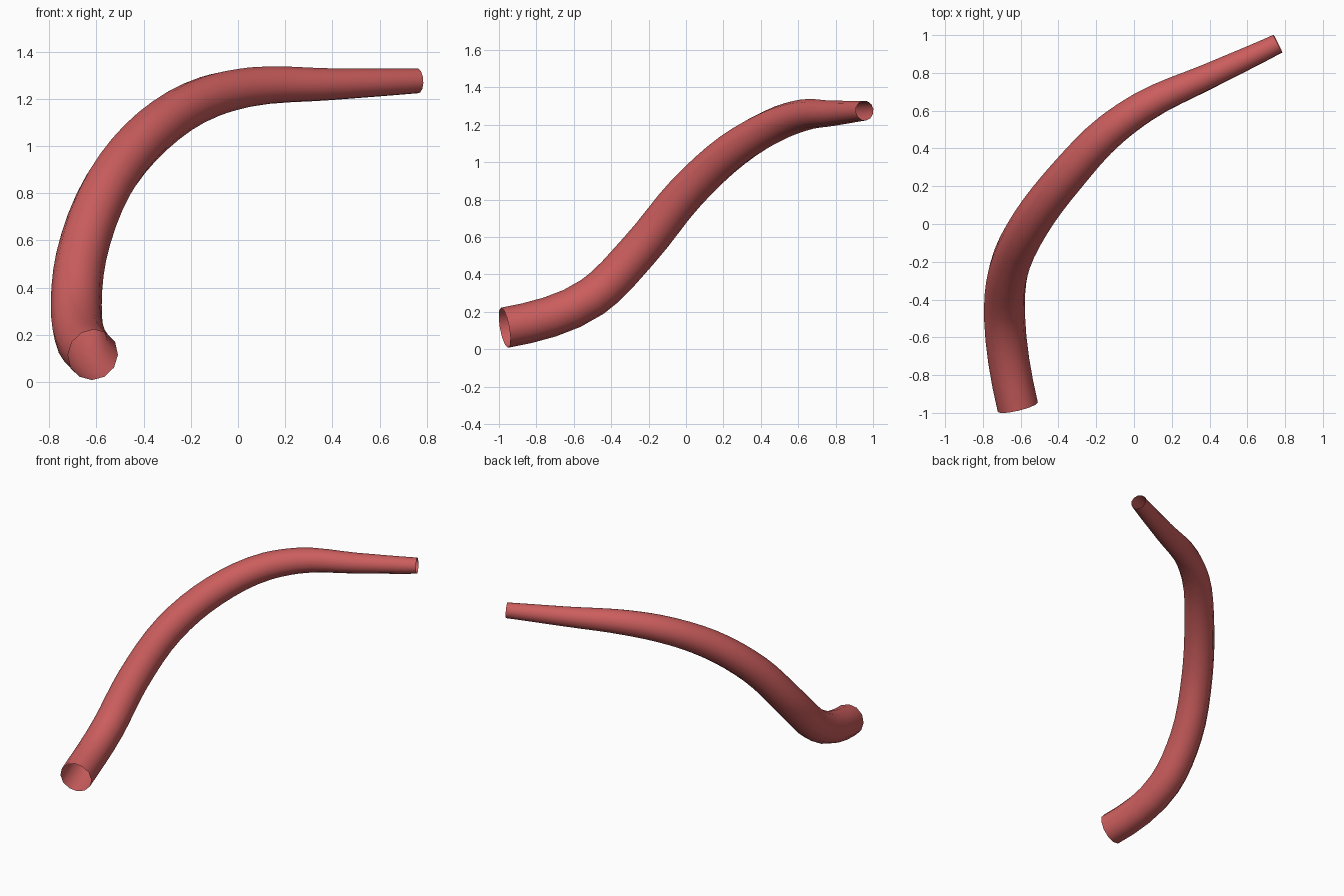
import bpy
from mathutils import Vector

if "Cube" in bpy.data.objects:
    bpy.data.objects.remove(bpy.data.objects["Cube"])

# Centreline knots: position and radius
knots = [
    ((-0.615, -0.97, 0.115), 0.109),
    ((-0.685, -0.50, 0.280), 0.109),
    ((-0.665, -0.25, 0.530), 0.107),
    ((-0.550, 0.00, 0.835), 0.104),
    ((-0.360, 0.25, 1.065), 0.100),
    ((-0.120, 0.50, 1.210), 0.092),
    ((0.050, 0.62, 1.250), 0.085),
    ((0.400, 0.785, 1.262), 0.068),
    ((0.762, 0.955, 1.276), 0.053),
]
pts = [Vector(p) for p, r in knots]
start_dir = Vector((-0.24, 1.0, 0.18)).normalized()
end_dir = Vector((0.9, 0.45, 0.04)).normalized()

# Tapered open tube swept along the centreline
curve = bpy.data.curves.new("bent_tube", "CURVE")
curve.dimensions = "3D"
curve.resolution_u = 4
curve.bevel_depth = 1.0
curve.bevel_resolution = 4
curve.use_fill_caps = False
spline = curve.splines.new("BEZIER")
spline.bezier_points.add(len(pts) - 1)
last = len(pts) - 1
for i, bp in enumerate(spline.bezier_points):
    p = pts[i]
    if i == 0:
        d = start_dir
    elif i == last:
        d = end_dir
    else:
        # Tangent weighted by the distance to each neighbour
        a, b = p - pts[i - 1], pts[i + 1] - p
        d = (a.normalized() * b.length + b.normalized() * a.length).normalized()
    before = (p - pts[i - 1]).length if i > 0 else 0.3
    after = (pts[i + 1] - p).length if i < last else 0.3
    bp.handle_left_type = bp.handle_right_type = "FREE"
    bp.co = p
    bp.handle_left = p - d * before / 3
    bp.handle_right = p + d * after / 3
    bp.radius = knots[i][1]

tube = bpy.data.objects.new("bent_tube", curve)
bpy.context.collection.objects.link(tube)

# Turn the sweep into a smooth mesh
bpy.context.view_layer.objects.active = tube
tube.select_set(True)
bpy.ops.object.convert(target="MESH")
tube = bpy.context.object
bpy.ops.object.shade_smooth()

# Colour
red = bpy.data.materials.new("soft_red")
red.diffuse_color = (0.6, 0.11, 0.11, 1)
red.use_nodes = True
red.node_tree.nodes["Principled BSDF"].inputs["Base Color"].default_value = red.diffuse_color
tube.data.materials.clear()
tube.data.materials.append(red)
